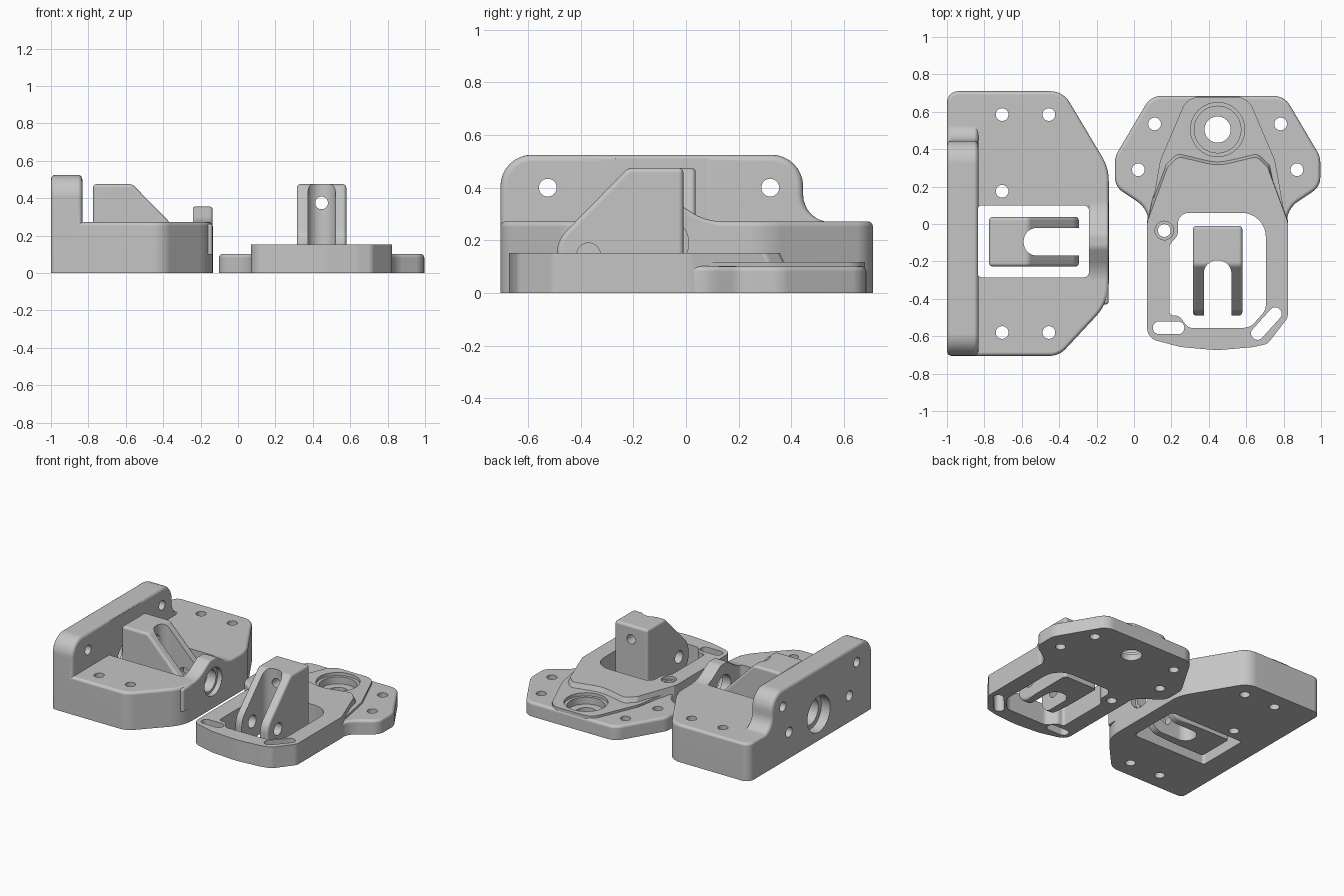
import bpy, bmesh, math
from mathutils import Vector, Matrix

cube = bpy.data.objects.get("Cube")
if cube:
    bpy.data.objects.remove(cube, do_unlink=True)

grey = bpy.data.materials.new("plain grey")
grey.use_nodes = True
colour = (0.56, 0.56, 0.56, 1)
grey.diffuse_color = colour
grey.node_tree.nodes["Principled BSDF"].inputs["Base Color"].default_value = colour


def rounded(points, segs=8):
    """Outline from (a, b[, radius]) corners, each corner filleted."""
    out = []
    for i, p in enumerate(points):
        c = Vector(p[:2])
        r = p[2] if len(p) > 2 else 0
        u = Vector(points[i - 1][:2]) - c
        v = Vector(points[(i + 1) % len(points)][:2]) - c
        half = u.angle(v) / 2
        if r == 0 or half > 1.55:
            out.append(c)
            continue
        t = min(r / math.tan(half), 0.48 * u.length, 0.48 * v.length)
        r = t * math.tan(half)
        u.normalize()
        v.normalize()
        centre = c + (u + v).normalized() * r / math.sin(half)
        start = c + u * t - centre
        sweep = start.angle_signed(c + v * t - centre)
        for k in range(segs + 1):
            out.append(centre + Matrix.Rotation(-sweep * k / segs, 2) @ start)
    return out


def prism(name, outline, lo, hi, axis="z", bevel=0, shift=None):
    """Extrude an outline along an axis, softening all but the bottom edges."""
    place = {"z": lambda a, b, h: (a, b, h),
             "x": lambda a, b, h: (h, a, b),
             "y": lambda a, b, h: (a, h, b)}[axis]
    bm = bmesh.new()
    low = [bm.verts.new(place(p[0], p[1], lo)) for p in outline]
    high = []
    for p in outline:
        q = shift(p) if shift else p
        high.append(bm.verts.new(place(q[0], q[1], hi)))
    bm.faces.new(low)
    bm.faces.new(high)
    for i in range(len(low)):
        bm.faces.new((low[i - 1], low[i], high[i], high[i - 1]))
    bmesh.ops.recalc_face_normals(bm, faces=bm.faces)
    if bevel:
        floor = min(v.co.z for v in bm.verts) + 0.001
        edges = [e for e in bm.edges if e.calc_face_angle(0) > 0.9
                 and max(v.co.z for v in e.verts) > floor]
        bmesh.ops.bevel(bm, geom=edges, offset=bevel, segments=4, profile=0.5,
                        affect="EDGES", clamp_overlap=True)
    mesh = bpy.data.meshes.new(name)
    bm.to_mesh(mesh)
    bm.free()
    mesh.materials.append(grey)
    ob = bpy.data.objects.new(name, mesh)
    bpy.context.collection.objects.link(ob)
    return ob


def combine(ob, other, how="DIFFERENCE"):
    mod = ob.modifiers.new("join", "BOOLEAN")
    mod.operation, mod.solver, mod.object = how, "EXACT", other
    bpy.context.view_layer.objects.active = ob
    bpy.ops.object.modifier_apply(modifier=mod.name)
    bpy.data.objects.remove(other, do_unlink=True)


def hole(ob, a, b, r, lo, hi, axis="z"):
    ring = [(a + r * math.cos(k * math.tau / 32), b + r * math.sin(k * math.tau / 32))
            for k in range(32)]
    combine(ob, prism("cutter", ring, lo, hi, axis))


def slot(ob, a, b, r):
    """Vertical slot with round ends between two points."""
    a, b = Vector(a), Vector(b)
    d = (b - a).normalized() * r
    n = Vector((-d.y, d.x))
    corners = [a - d - n, b + d - n, b + d + n, a - d + n]
    combine(ob, prism("cutter", rounded([(p.x, p.y, r * 0.97) for p in corners]), -1, 1))


def finish(ob):
    bpy.ops.object.select_all(action="DESELECT")
    ob.select_set(True)
    bpy.context.view_layer.objects.active = ob
    bpy.ops.object.shade_smooth_by_angle(angle=math.radians(30))
    ob.modifiers.new("even shading", "WEIGHTED_NORMAL").keep_sharp = True


# Housing: base block, upright wall and bearing hump
housing = prism("housing", rounded([
    (-1, -.705, .03), (-.4, -.705, .12), (-.135, -.42, .25), (-.135, .3, .25),
    (-.38, .71, .12), (-1, .71, .06)]), 0, .272, bevel=.02)
combine(housing, prism("wall", rounded([
    (-.705, .1), (-.705, .525, .12), (.445, .525, .12), (.445, .27, .13),
    (.66, .268), (.66, .1)]), -1, -.832, "x", bevel=.025), "UNION")
mid = -.09
hump = [(-.34, .1), (-.34, .262), (-.24, .267, .2), (-.15, .282, .2),
        (-.075, .33, .1), (-.035, .355, .06)]
hump = [(mid + y, *rest) for y, *rest in hump] + [(mid - y, *rest) for y, *rest in hump[::-1]]
combine(housing, prism("hump", rounded(hump), -.245, -.136, "x", bevel=.015), "UNION")

# Housing pocket and holes
combine(housing, prism("cutter", rounded([
    (-.835, -.285, .02), (-.24, -.285, .03), (-.24, .1, .03), (-.835, .1, .02)]), -1, 1))
for x, y in ((-.705, .585), (-.455, .585), (-.705, .175), (-.705, -.58), (-.455, -.58)):
    hole(housing, x, y, .034, -1, 1)
for y in (-.525, .32):
    hole(housing, y, .4, .034, -1.1, -.7, "x")
for y in (-.44, .25):
    hole(housing, y, .19, .036, -1.1, -.85, "x")
hole(housing, mid, .19, .13, -1.1, -.93, "x")
hole(housing, mid, .19, .095, -1.1, -.7, "x")
hole(housing, mid, .19, .1, -.17, 0, "x")
hole(housing, mid, .19, .08, -.3, 0, "x")
finish(housing)

# Cover plate: thin eared flange, raised body and tapering rear deck
cx = .447


def mirrored(points):
    return points + [(2 * cx - p[0], *p[1:]) for p in points[::-1]]


def lean(p):
    """Draw the rear of the top face inwards to slope the sides."""
    k = min(max(p[1] / .35, 0), 1)
    return (cx + (p[0] - cx) * (1 - .1 * k), p[1] - .07 * k)


plate = prism("cover_plate", rounded(mirrored([
    (.078, -.2), (.078, .08, .14), (-.102, .2, .09), (-.102, .36, .12), (.09, .685, .1)])),
    0, .102, bevel=.02)
combine(plate, prism("deck", rounded(mirrored([
    (.085, -.1), (.085, .03, .1), (.14, .34, .2), (.285, .68, .1)])),
    .03, .118), "UNION")
combine(plate, prism("body", rounded([
    (.07, -.61, .07), (.25, -.658, .3), (.445, -.675, .5), (.64, -.658, .2),
    (.715, -.64, .05), (.823, -.5, .06), (.823, .02, .15), (.748, .37, .04),
    (.68, .43, .05), (cx, .38, .3), (.214, .43, .05), (.146, .37, .04),
    (.07, .02, .15)]), 0, .152, shift=lean), "UNION")

# Cover plate window, holes and slots
combine(plate, prism("cutter", rounded([
    (.19, -.49, .02), (.24, -.49, .04), (.29, -.555, .04), (.62, -.555, .08),
    (.705, -.46, .08), (.705, .06, .13), (.235, .06, .06), (.235, -.06, .06),
    (.19, -.11, .05)]), -1, 1))
for x, y in ((.11, .535), (.023, .29)):
    hole(plate, x, y, .034, -1, 1)
    hole(plate, 2 * cx - x, y, .034, -1, 1)
hole(plate, .162, -.035, .05, .13, 1)
hole(plate, .162, -.035, .034, -1, 1)
hole(plate, cx, .505, .145, .095, 1)
hole(plate, cx, .505, .125, .045, 1)
hole(plate, cx, .505, .07, -1, 1)
slot(plate, (.135, -.555), (.235, -.555), .034)
slot(plate, (.66, -.585), (.755, -.48), .034)
finish(plate)


# Forked lever: solid back, sloping prongs, cross pin and cable hole
def lever(name, location, turn):
    ob = prism(name, rounded([
        (0, .02), (0, .475), (-.21, .475, .04), (-.48, .2, .12),
        (-.48, .02, .11)]), -.132, .132, "x", bevel=.018)
    combine(ob, prism("cutter", rounded([
        (-.074, -.6), (.074, -.6), (.074, -.185, .07), (-.074, -.185, .07)]), -1, 1))
    hole(ob, -.36, .145, .045, -1, 1, "x")
    hole(ob, 0, .375, .034, -1, 1, "y")
    ob.location, ob.rotation_euler.z = location, turn
    finish(ob)


lever("left_lever", (cx, -.01, 0), 0)
lever("right_lever", (-.775, -.095, 0), math.pi / 2)
